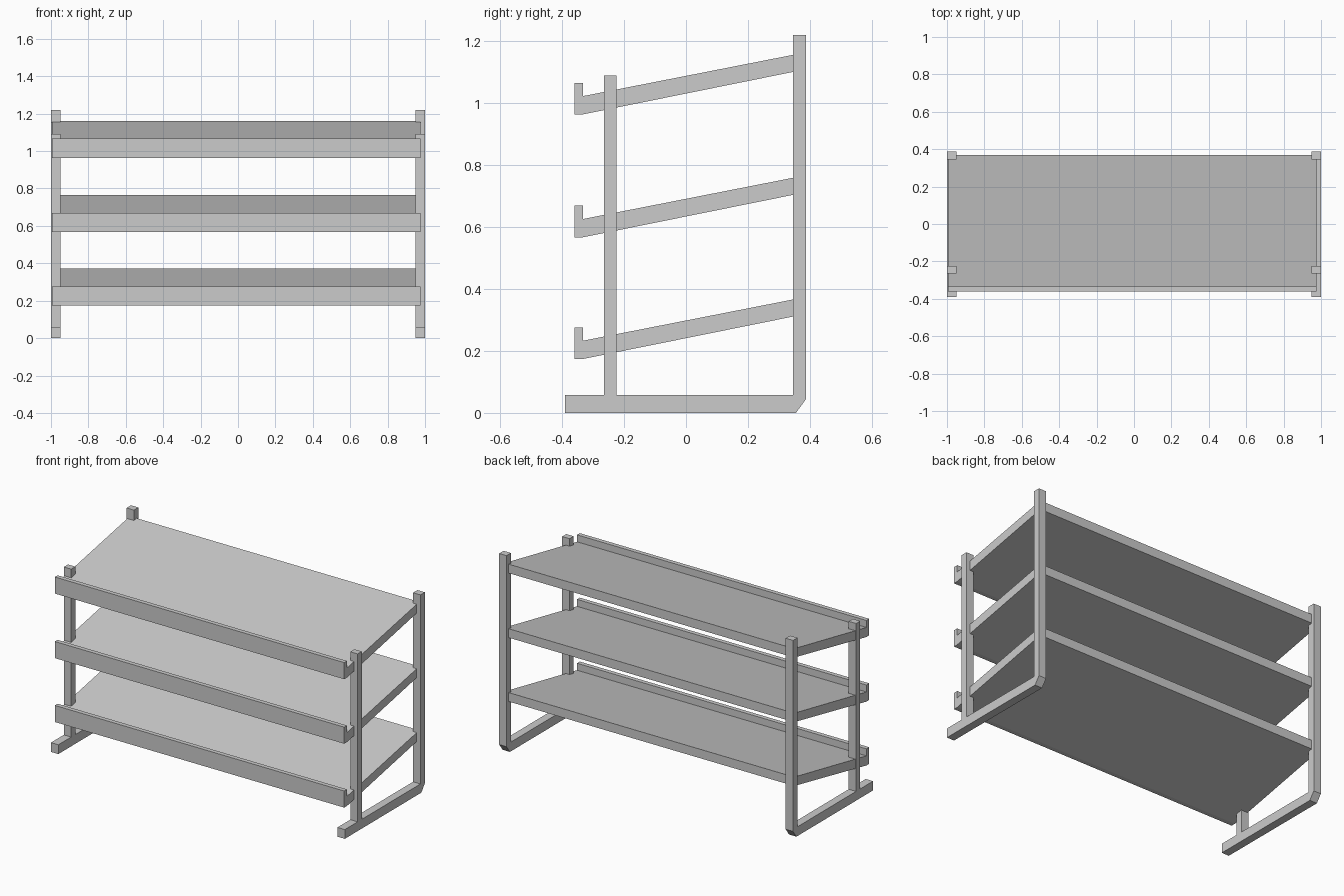
import bpy
import bmesh

cube = bpy.data.objects.get("Cube")
if cube:
    bpy.data.objects.remove(cube, do_unlink=True)

# Single painted-metal grey
grey = bpy.data.materials.new("light_grey")
grey.use_nodes = True
colour = (0.6, 0.6, 0.6, 1)
grey.diffuse_color = colour
grey.node_tree.nodes["Principled BSDF"].inputs["Base Color"].default_value = colour


def extrude_profile(name, profile, x0, x1):
    """Extrude a side profile of (y, z) points from x0 to x1."""
    bm = bmesh.new()
    face = bm.faces.new([bm.verts.new((x0, y, z)) for y, z in profile])
    result = bmesh.ops.extrude_face_region(bm, geom=[face])
    moved = [v for v in result["geom"] if isinstance(v, bmesh.types.BMVert)]
    bmesh.ops.translate(bm, verts=moved, vec=(x1 - x0, 0, 0))
    bmesh.ops.recalc_face_normals(bm, faces=bm.faces)
    mesh = bpy.data.meshes.new(name)
    bm.to_mesh(mesh)
    bm.free()
    mesh.materials.append(grey)
    obj = bpy.data.objects.new(name, mesh)
    bpy.context.collection.objects.link(obj)
    return obj


# Side frames: foot and rear post in one bent bar, plus a front post
frame = [(-0.39, 0), (0.355, 0), (0.388, 0.045), (0.388, 1.22),
         (0.345, 1.22), (0.345, 0.057), (-0.39, 0.057)]
post = [(-0.265, 0.057), (-0.225, 0.057), (-0.225, 1.09), (-0.265, 1.09)]
for side, x0 in (("right", -1.0), ("left", 0.95)):
    extrude_profile(side + "_foot_and_rear_post", frame, x0, x0 + 0.05)
    extrude_profile(side + "_front_post", post, x0, x0 + 0.05)

# Three sloping shelves with a raised front lip
shelf = [(-0.36, 0), (-0.333, 0), (0.37, 0.142), (0.37, 0.197),
         (-0.333, 0.059), (-0.333, 0.102), (-0.36, 0.102)]
for level, base in (("lower", 0.174), ("middle", 0.567), ("upper", 0.964)):
    extrude_profile(level + "_shelf", [(y, z + base) for y, z in shelf], -0.995, 0.975)
